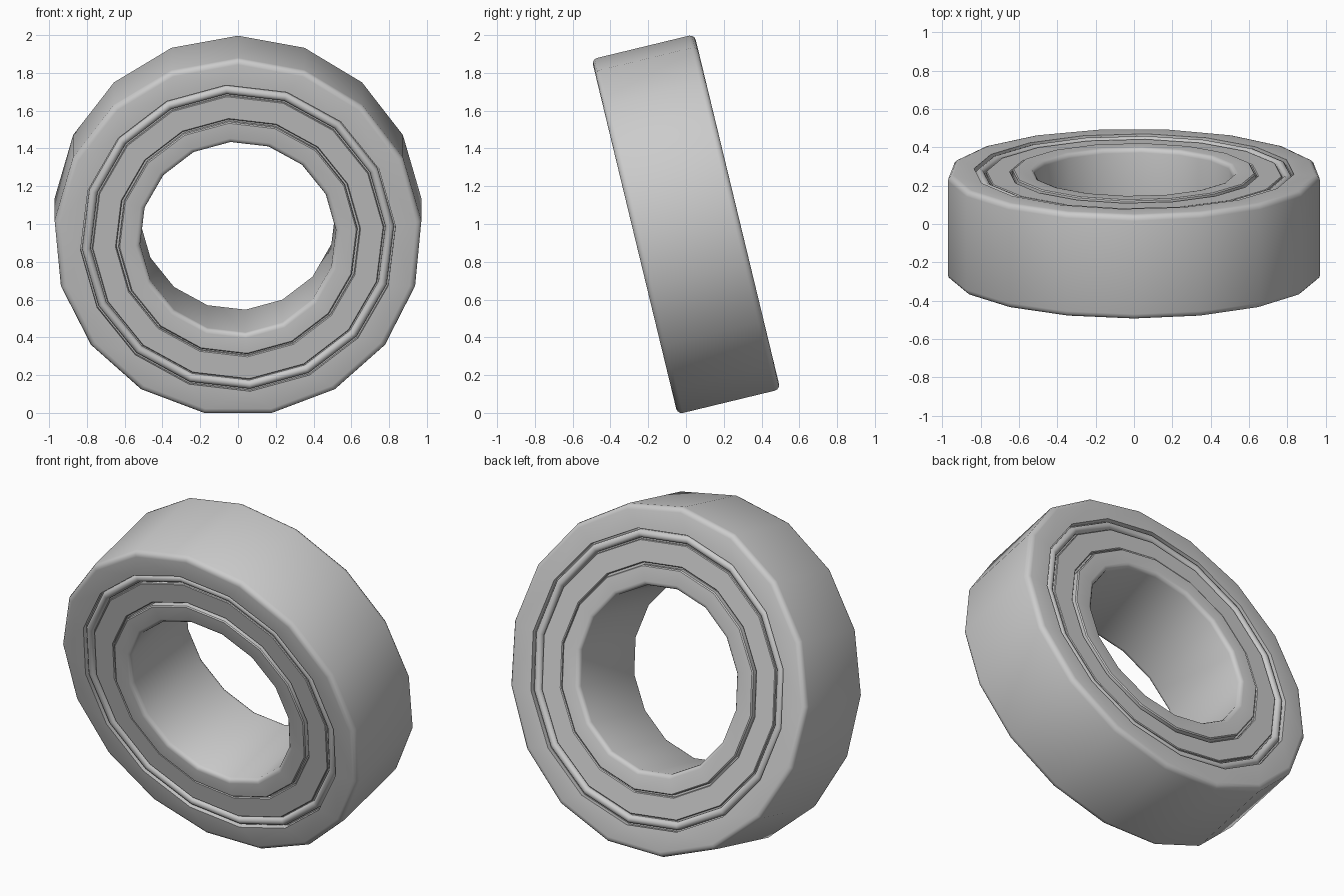
import bpy, bmesh, math
from mathutils import Matrix

if "Cube" in bpy.data.objects:
    bpy.data.objects.remove(bpy.data.objects["Cube"])

TILT = Matrix.Rotation(math.radians(13.6), 4, 'X')
PHASE = math.radians(94.4)      # rotation of the 16-sided rings
H = 0.28                        # half width of the bearing
parts = []


def ring_loop(bm, r, y, sides, phase):
    step = 2 * math.pi / sides
    return [bm.verts.new((r * math.cos(phase + i * step), y, r * math.sin(phase + i * step)))
            for i in range(sides)]


def join_loops(bm, a, b):
    n = len(a)
    for i in range(n):
        bm.faces.new((a[i], a[(i + 1) % n], b[(i + 1) % n], b[i]))


def lathe(bm, profile, sides, phase, closed):
    loops = [ring_loop(bm, r, y, sides, phase) for r, y in profile]
    for a, b in zip(loops, loops[1:] + (loops[:1] if closed else [])):
        join_loops(bm, a, b)
    return loops


def loop_edges(bm, loop):
    return [bm.edges.get((loop[i - 1], loop[i])) for i in range(len(loop))]


def rounded(r, y, cr, cy, steps=3):
    # quarter-round corner: starts on the face, ends on the wall
    return [(r + cr * (1 - math.sin(t)), y - cy * (1 - math.cos(t)))
            for t in (i * math.pi / 2 / steps for i in range(steps + 1))]


def finish(bm, name):
    bmesh.ops.recalc_face_normals(bm, faces=bm.faces[:])
    bm.transform(TILT)
    me = bpy.data.meshes.new(name)
    bm.to_mesh(me)
    bm.free()
    ob = bpy.data.objects.new(name, me)
    bpy.context.collection.objects.link(ob)
    parts.append(ob)


# Outer ring: 17-sided outside, 16-sided inside
bm = bmesh.new()
front = rounded(0.975, -H, -0.03, -0.03)
back = [(r, -y) for r, y in reversed(front)]
outer = lathe(bm, front + back, 17, math.pi / 2, False)
inner = lathe(bm, [(0.836, -H), (0.836, H)], 16, PHASE, False)
for k in (0, -1):
    edges = loop_edges(bm, outer[k]) + loop_edges(bm, inner[k])
    bmesh.ops.triangle_fill(bm, edges=edges, use_beauty=True, normal=(0, 1 if k else -1, 0))
finish(bm, "outer_ring")

# Inner ring with rounded bore edges
bm = bmesh.new()
front = [(0.634, -H + 0.006), (0.628, -H)] + rounded(0.52, -H, 0.025, -0.025)
back = [(r, -y) for r, y in reversed(front)]
lathe(bm, front + back, 16, PHASE, True)
finish(bm, "inner_ring")

# Shield plates with a raised bead around the rim, one on each side
for name, s in (("front_shield", -1), ("back_shield", 1)):
    bm = bmesh.new()
    prof = [(0.630, 0.225), (0.630, 0.245), (0.646, 0.245), (0.646, 0.262), (0.651, 0.267),
            (0.770, 0.267), (0.774, 0.263), (0.774, 0.250), (0.782, 0.250), (0.784, 0.262),
            (0.792, 0.272), (0.805, 0.276), (0.818, 0.272), (0.826, 0.262), (0.828, 0.250),
            (0.842, 0.250), (0.842, 0.225)]
    lathe(bm, [(r, s * y) for r, y in prof], 16, PHASE, True)
    finish(bm, name)

# Rest the tilted bearing on the ground and centre it
pts = [v.co for ob in parts for v in ob.data.vertices]
dz = -min(p.z for p in pts)
dy = -(min(p.y for p in pts) + max(p.y for p in pts)) / 2
for ob in parts:
    ob.data.transform(Matrix.Translation((0, dy, dz)))
    ob.select_set(True)
bpy.context.view_layer.objects.active = parts[0]
bpy.ops.object.shade_smooth_by_angle(angle=math.radians(38))
